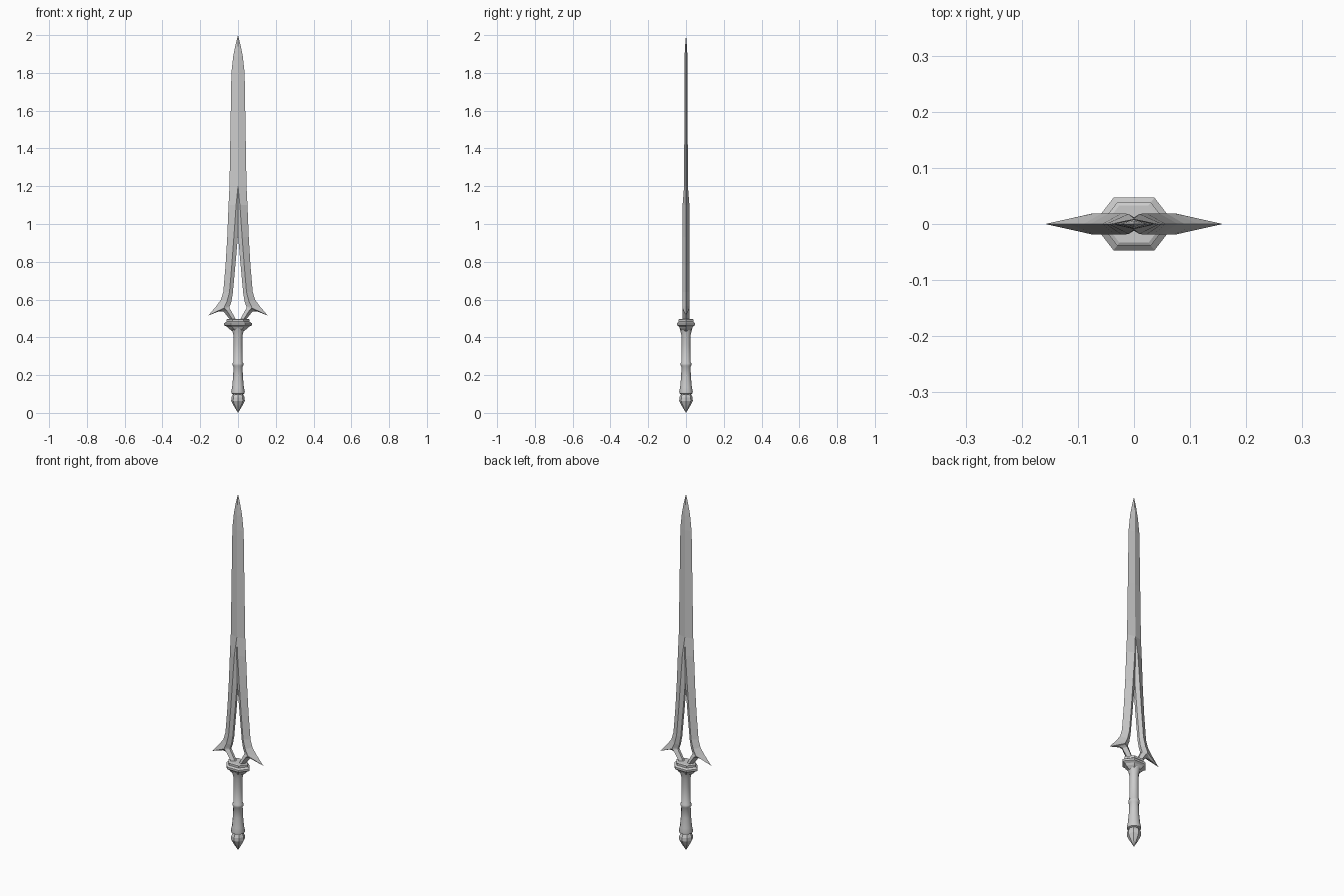
import bpy, bmesh, math

if "Cube" in bpy.data.objects:
    bpy.data.objects.remove(bpy.data.objects["Cube"])


def make_object(name, bm):
    bmesh.ops.remove_doubles(bm, verts=bm.verts, dist=1e-5)
    bmesh.ops.recalc_face_normals(bm, faces=bm.faces)
    mesh = bpy.data.meshes.new(name)
    bm.to_mesh(mesh)
    bm.free()
    obj = bpy.data.objects.new(name, mesh)
    bpy.context.collection.objects.link(obj)
    return obj


def lathe(name, profile, sides, depth=1.0, smooth=None):
    """Stack rings of (radius, z); depth squashes them along y."""
    bm = bmesh.new()
    rings = []
    for r, z in profile:
        rings.append([bm.verts.new((r * math.cos(math.tau * i / sides),
                                    r * depth * math.sin(math.tau * i / sides), z))
                      for i in range(sides)])
    for a, b in zip(rings, rings[1:]):
        for i in range(sides):
            j = (i + 1) % sides
            bm.faces.new((a[i], a[j], b[j], b[i]))
    bm.faces.new(rings[0][::-1])
    bm.faces.new(rings[-1])
    obj = make_object(name, bm)
    if smooth:
        bpy.ops.object.select_all(action='DESELECT')
        obj.select_set(True)
        bpy.context.view_layer.objects.active = obj
        bpy.ops.object.shade_smooth_by_angle(angle=math.radians(smooth))
    return obj


# Blade half: outer edge (x, z), ridge (x, z, y), inner rim (x, z, y)
rows = [
    ((.000, 2.00), (.000, 2.00, .000), (.000, 2.00, .000)),
    ((.013, 1.95), (.000, 1.94, .005), (.000, 1.94, .005)),
    ((.025, 1.89), (.000, 1.88, .008), (.000, 1.88, .008)),
    ((.035, 1.80), (.000, 1.80, .009), (.000, 1.80, .009)),
    ((.040, 1.50), (.000, 1.50, .009), (.000, 1.50, .009)),
    ((.045, 1.20), (.000, 1.20, .010), (.000, 1.20, .010)),
    ((.050, 1.10), (.010, 1.10, .018), (.000, 1.10, .012)),
    ((.057, .93), (.022, .93, .019), (.000, .94, .007)),
    ((.066, .78), (.033, .78, .019), (.014, .78, .007)),
    ((.078, .64), (.045, .64, .019), (.028, .63, .007)),
    ((.090, .60), (.058, .59, .019), (.036, .585, .007)),
    ((.115, .565), (.070, .565, .019), (.042, .57, .007)),
    ((.158, .515), (.073, .556, .019), (.045, .562, .007)),
    ((.100, .538), (.069, .550, .019), (.046, .557, .007)),
    ((.076, .536), (.060, .542, .019), (.042, .550, .007)),
    ((.035, .485), (.023, .485, .019), (.006, .485, .007)),
]
bm = bmesh.new()
loops = []
for (ox, oz), (rx, rz, ry), (ix, iz, iy) in rows:
    loops.append([bm.verts.new(p) for p in (
        (ox, 0, oz), (rx, -ry, rz), (ix, -iy, iz), (ix, iy, iz), (rx, ry, rz))])
for k, (a, b) in enumerate(zip(loops, loops[1:])):
    for i in range(5):
        j = (i + 1) % 5
        on_centre = rows[k][2][0] == 0 and rows[k + 1][2][0] == 0
        flat_ridge = rows[k][1][0] == 0 and rows[k + 1][1][0] == 0
        if (i == 2 and on_centre) or (i in (1, 3) and flat_ridge):
            continue
        bm.faces.new((a[i], a[j], b[j], b[i]))
blade = make_object("blade", bm)
mirror = blade.modifiers.new("Mirror", 'MIRROR')
mirror.use_axis[0] = True
mirror.use_clip = True

# Hexagonal guard
lathe("guard", [(.030, .432), (.050, .447), (.058, .456), (.073, .464), (.073, .475),
                (.060, .483), (.060, .495), (.052, .498)], 6, depth=.74)

# Turned grip with a middle ring and flared end
lathe("grip", [(.026, .098), (.035, .103), (.036, .112), (.031, .135), (.026, .19),
               (.024, .245), (.028, .251), (.028, .263), (.024, .269), (.023, .36),
               (.024, .41), (.030, .435), (.034, .450)], 12, smooth=35)

# Faceted pommel ending in a point
lathe("pommel", [(.0, .0), (.006, .010), (.024, .040), (.036, .064), (.035, .082),
                 (.027, .100)], 8)
